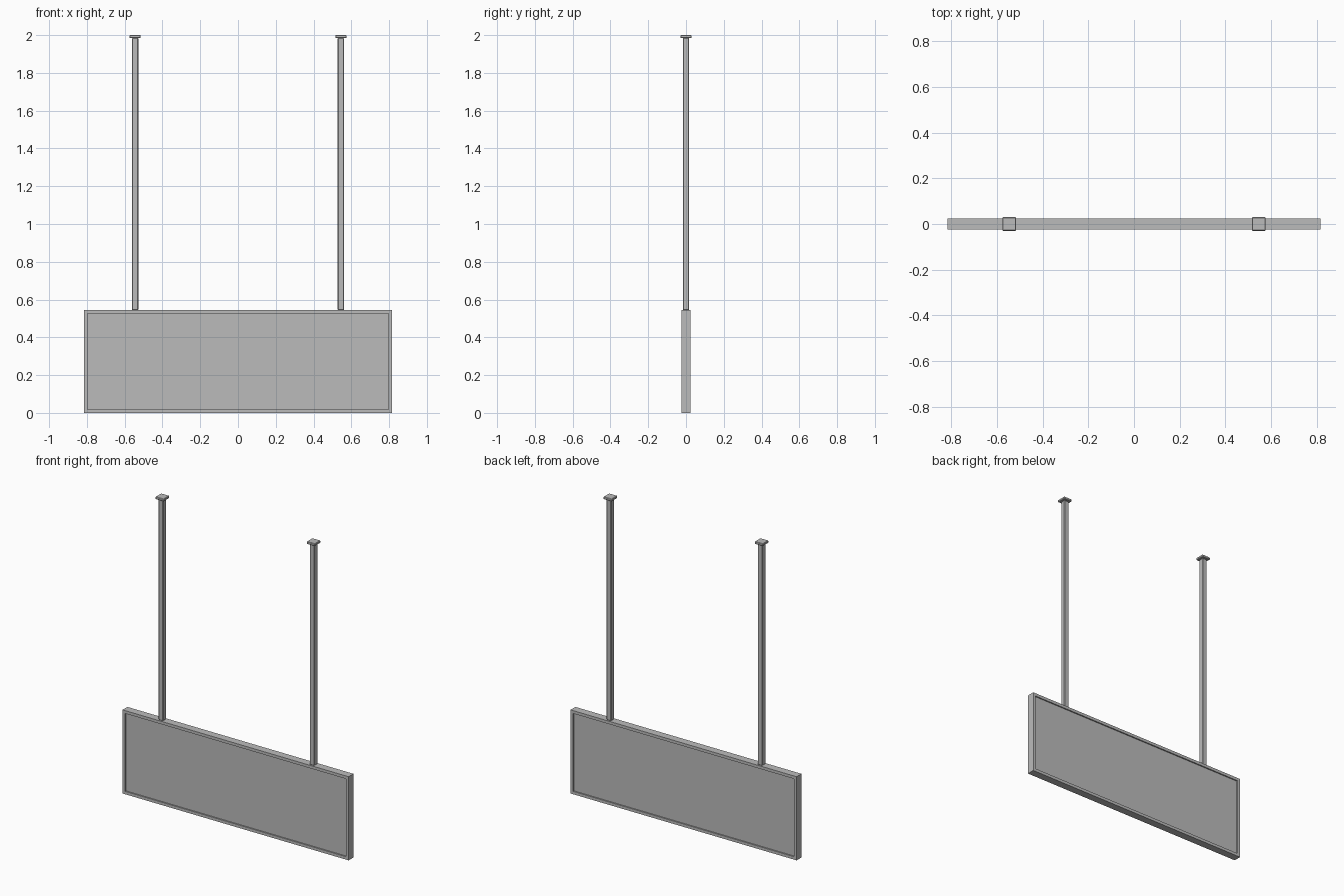
import bpy

old = bpy.data.objects.get("Cube")
if old:
    bpy.data.objects.remove(old, do_unlink=True)

# Single grey finish
grey = bpy.data.materials.new("grey_metal")
grey.use_nodes = True
colour = (0.5, 0.5, 0.5, 1)
grey.diffuse_color = colour
grey.node_tree.nodes["Principled BSDF"].inputs["Base Color"].default_value = colour


def box(name, centre, size, bevel=0):
    bpy.ops.mesh.primitive_cube_add(size=1, location=centre)
    ob = bpy.context.object
    ob.name = name
    ob.scale = size
    bpy.ops.object.transform_apply(location=False, rotation=False, scale=True)
    ob.data.materials.append(grey)
    if bevel:
        mod = ob.modifiers.new("soft_edges", "BEVEL")
        mod.width = bevel
        mod.segments = 1
    return ob


WIDTH, HEIGHT, DEPTH, RAIL = 1.63, 0.545, 0.05, 0.019
POLE_X, POLE, CAP, CAP_H = 0.545, 0.034, 0.06, 0.016

# Sign panel, recessed inside its frame on both faces
box("sign_panel", (0, 0, HEIGHT / 2),
    (WIDTH - 2 * RAIL, DEPTH - 0.016, HEIGHT - 2 * RAIL))

# Full-length top and bottom rails
for name, z in (("bottom_rail", RAIL / 2), ("top_rail", HEIGHT - RAIL / 2)):
    box(name, (0, 0, z), (WIDTH, DEPTH, RAIL))

# Side stiles, hanging poles and ceiling plates
for side, s in (("left", 1), ("right", -1)):
    box(side + "_stile", (s * (WIDTH - RAIL) / 2, 0, HEIGHT / 2),
        (RAIL, DEPTH, HEIGHT - 2 * RAIL))
    pole_top = 2 - CAP_H
    box(side + "_pole", (s * POLE_X, 0, (HEIGHT + pole_top) / 2),
        (POLE, POLE, pole_top - HEIGHT), 0.003)
    box(side + "_ceiling_plate", (s * POLE_X, 0, 2 - CAP_H / 2),
        (CAP, CAP, CAP_H), 0.003)
